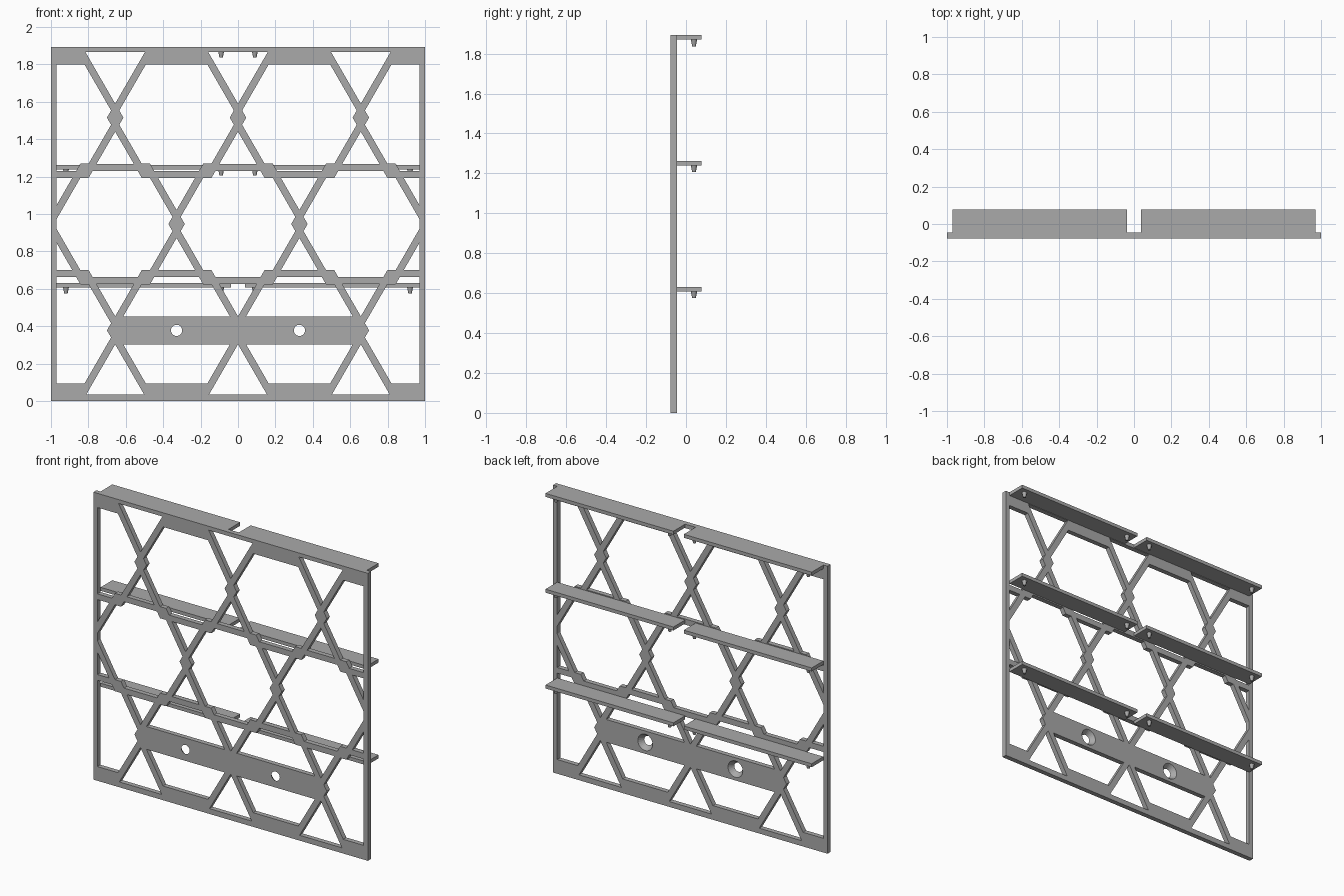
import bpy, bmesh, math
from mathutils import Matrix, Vector

if "Cube" in bpy.data.objects:
    bpy.data.objects.remove(bpy.data.objects["Cube"])

HEIGHT = 1.893
MID = HEIGHT / 2
FRONT, BACK, REAR = -0.077, -0.045, 0.077   # panel front, panel back, shelf edge
SIDE = 0.6567 / 2                           # lattice edge length
ROW = SIDE * math.sqrt(3)                   # lattice row spacing
BAR = 0.0375
NODE = 0.044
INNER = 0.97                                # inside of the side frame

grey = bpy.data.materials.new("grey plastic")
grey.use_nodes = True
colour = (0.4, 0.4, 0.4, 1)
grey.diffuse_color = colour
grey.node_tree.nodes["Principled BSDF"].inputs["Base Color"].default_value = colour


def finish(name, bm):
    bmesh.ops.recalc_face_normals(bm, faces=bm.faces)
    mesh = bpy.data.meshes.new(name)
    bm.to_mesh(mesh)
    bm.free()
    mesh.materials.append(grey)
    obj = bpy.data.objects.new(name, mesh)
    bpy.context.collection.objects.link(obj)
    return obj


def box(name, x0, x1, y0, y1, z0, z1):
    bm = bmesh.new()
    bmesh.ops.create_cube(bm, size=1)
    bmesh.ops.scale(bm, vec=(x1 - x0, y1 - y0, z1 - z0), verts=bm.verts)
    bmesh.ops.translate(bm, vec=((x0 + x1) / 2, (y0 + y1) / 2, (z0 + z1) / 2), verts=bm.verts)
    return finish(name, bm)


def clip(points, axis, limit, sign):
    """Keep the part of a polygon where sign * coordinate <= sign * limit."""
    out = []
    for a, b in zip(points, points[1:] + points[:1]):
        da, db = sign * (a[axis] - limit), sign * (b[axis] - limit)
        if da <= 0:
            out.append(a)
        if da * db < 0:
            out.append(a.lerp(b, da / (da - db)))
    return out


def add_prism(bm, points):
    """Opening that passes right through the panel, kept inside the side frame."""
    points = clip(clip(points, 0, INNER, 1), 0, -INNER, -1)
    face = bm.faces.new([bm.verts.new((p.x, FRONT - 0.02, p.y)) for p in points])
    extruded = bmesh.ops.extrude_face_region(bm, geom=[face])["geom"]
    moved = [g for g in extruded if isinstance(g, bmesh.types.BMVert)]
    bmesh.ops.translate(bm, vec=(0, BACK - FRONT + 0.04, 0), verts=moved)


def hexagon(cx, cz):
    """Lattice hexagon whose corners are notched by the joint nodes."""
    centre = Vector((cx, cz))
    corners = [centre + SIDE * Vector((math.cos(k * math.pi / 3), math.sin(k * math.pi / 3)))
               for k in range(6)]
    points = []
    for k, c in enumerate(corners):
        if abs(c.x) > INNER or abs(c.y - MID) > 0.8:
            points.append(c)
        else:
            for target in (corners[k - 1], centre, corners[(k + 1) % 6]):
                points.append(c + NODE * (target - c).normalized())
    return points


def triangle(cx, apex, base):
    half = abs(base - apex) / math.sqrt(3)
    return [Vector((cx, apex)), Vector((cx - half, base)), Vector((cx + half, base))]


def cut(target, cutter):
    mod = target.modifiers.new("cut", 'BOOLEAN')
    mod.operation = 'DIFFERENCE'
    mod.solver = 'EXACT'
    mod.object = cutter
    cutter.hide_render = True
    bpy.context.view_layer.objects.active = target
    bpy.ops.object.modifier_apply(modifier=mod.name)
    bpy.data.objects.remove(cutter)


# Lattice openings
holes = bmesh.new()
for row in (-1, 0, 1):
    z = MID + row * ROW
    hex_steps = (-2, 0, 2) if row == 0 else (-3, -1, 1, 3)
    cross_steps = (-3, -1, 1, 3) if row == 0 else (-2, 0, 2)
    for step in hex_steps:
        shape = hexagon(step * SIDE, z)
        if row == -1 and abs(step) == 1:
            # the mounting strip stays solid across these two hexagons
            add_prism(holes, clip(shape, 1, z + 2 * BAR, -1))
            add_prism(holes, clip(shape, 1, z - 2 * BAR, 1))
        else:
            add_prism(holes, shape)
    for step in cross_steps:
        for up in (-1, 1):
            base = z + up * (ROW / 2 - BAR)
            if row == up:
                base = HEIGHT - 0.026 if up > 0 else 0.035
            add_prism(holes, triangle(step * SIDE, z + up * 2 * BAR, base))

panel = box("lattice_panel", -1, 1, FRONT, BACK, 0, HEIGHT)
cut(panel, finish("lattice_cutter", holes))

# Countersunk screw holes in the mounting strip, wider at the back
screws = bmesh.new()
for side in (-1, 1):
    place = (Matrix.Translation((side * SIDE, (FRONT + BACK) / 2, MID - ROW))
             @ Matrix.Rotation(-math.pi / 2, 4, 'X'))
    bmesh.ops.create_cone(screws, cap_ends=True, segments=24, radius1=0.018,
                          radius2=0.066, depth=2 * (BACK - FRONT), matrix=place)
cut(panel, finish("screw_cutter", screws))

# Three pairs of shelves with tapered pegs beneath
for level, label in enumerate(("lower", "middle", "upper"), 1):
    top = HEIGHT * level / 3
    bottom = top - 0.023
    for side, hand in ((-1, "right"), (1, "left")):
        x0, x1 = sorted((side * 0.038, side * INNER))
        box(f"{label}_{hand}_shelf", x0, x1, BACK, REAR, bottom, top)
        pegs = bmesh.new()
        for x in (0.09, 0.92):
            place = Matrix.Translation((side * x, 0.04, bottom - 0.016))
            bmesh.ops.create_cone(pegs, cap_ends=True, segments=16, radius1=0.009,
                                  radius2=0.016, depth=0.034, matrix=place)
        finish(f"{label}_{hand}_pegs", pegs)

# Smooth the round parts, keep edges sharp
bpy.ops.object.select_all(action='DESELECT')
for obj in bpy.context.collection.objects:
    if obj.type == 'MESH' and "pegs" in obj.name:
        obj.select_set(True)
        bpy.context.view_layer.objects.active = obj
bpy.ops.object.shade_smooth_by_angle(angle=math.radians(35))
